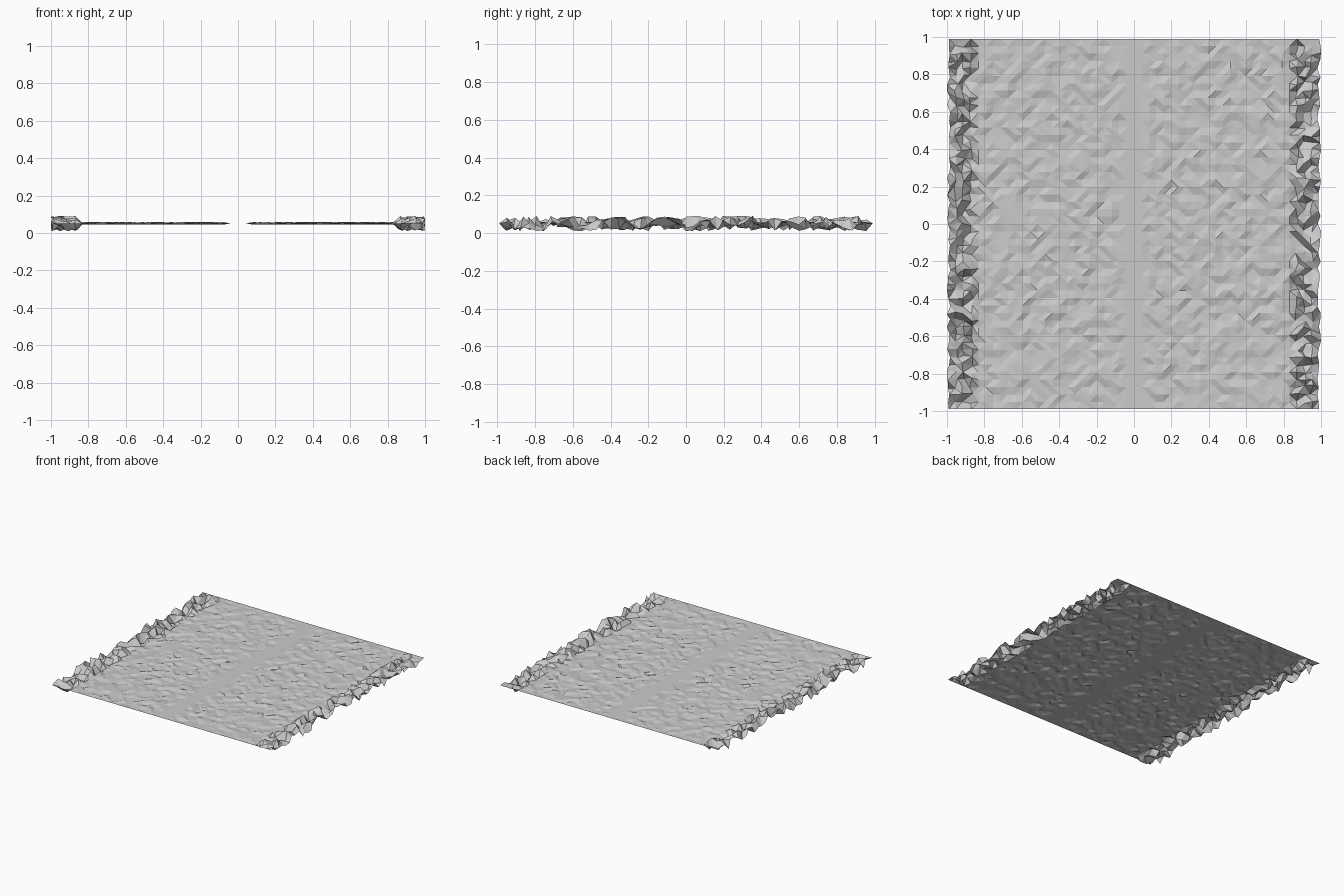
import bpy, bmesh, random

if "Cube" in bpy.data.objects:
    bpy.data.objects.remove(bpy.data.objects["Cube"])

random.seed(7)
N = 50          # cells per side
HALF = 0.99
Z0 = 0.052      # level of the road surface

# Road tile: one flat sheet, roughened between the smooth centre strip and the verges
mesh = bpy.data.meshes.new("road_tile")
bm = bmesh.new()
bmesh.ops.create_grid(bm, x_segments=N, y_segments=N, size=HALF)

for v in bm.verts:
    x, y = v.co.x, v.co.y
    v.co.z = Z0
    if abs(y) > HALF - 0.001:
        continue                                   # straight, level joining edges
    if abs(x) > 0.86:                              # rough rubble verges
        v.co.x += random.uniform(-0.01, 0.01)
        v.co.y += random.uniform(-0.01, 0.01)
        v.co.z += random.uniform(-0.042, 0.04)
    elif abs(x) > 0.05:                            # lightly bumpy lanes
        v.co.z += random.uniform(-0.007, 0.007)

# Settle the sheet so its extremes fit the footprint
for v in bm.verts:
    v.co.x = max(-1, min(1, v.co.x))
    v.co.z = max(0.008, v.co.z)

bmesh.ops.triangulate(bm, faces=bm.faces[:], quad_method='SHORT_EDGE')
bm.to_mesh(mesh)
bm.free()
tile = bpy.data.objects.new("road_tile", mesh)
bpy.context.collection.objects.link(tile)
